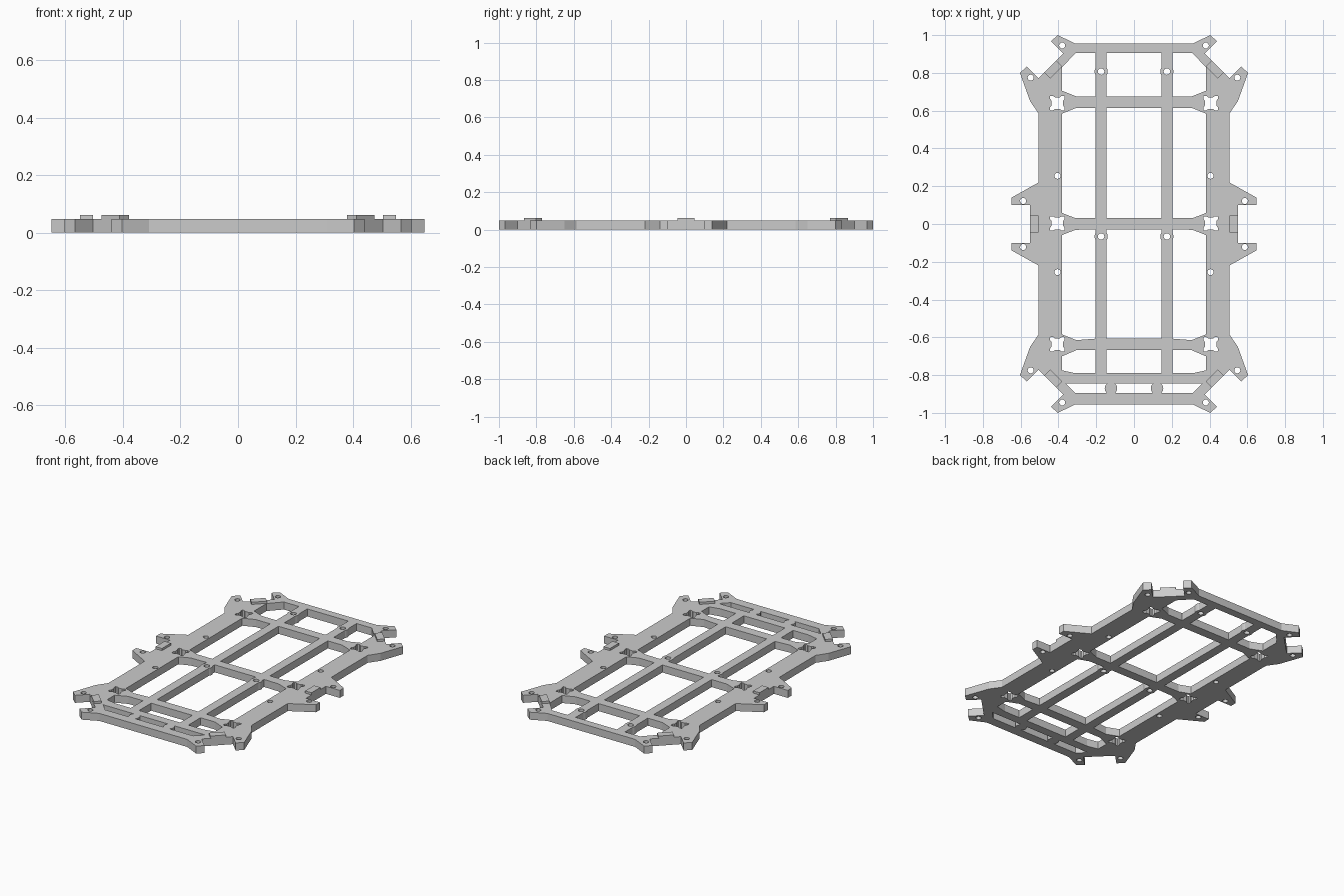
import bpy, math

if "Cube" in bpy.data.objects:
    bpy.data.objects.remove(bpy.data.objects["Cube"])

THICK = 0.048      # plate thickness
TAB_TOP = 0.062    # top of the raised tabs

grey = bpy.data.materials.new("plain_grey")
grey.diffuse_color = (0.6, 0.6, 0.6, 1)
grey.use_nodes = True
grey.node_tree.nodes["Principled BSDF"].inputs["Base Color"].default_value = grey.diffuse_color


def arc(cx, cy, r, a0, a1, n):
    return [(cx + r * math.cos(a0 + (a1 - a0) * i / n),
             cy + r * math.sin(a0 + (a1 - a0) * i / n)) for i in range(n + 1)]


def circle(cx, cy, r=0.016, n=16):
    return arc(cx, cy, r, 0, 2 * math.pi, n)[:-1]


def flip_x(pts):
    return [(-x, y) for x, y in reversed(pts)]


def flip_y(pts):
    return [(x, -y) for x, y in reversed(pts)]


loops = []


def both_sides(pts):
    loops.extend([pts, flip_x(pts)])


# Outer outline: one quarter, mirrored twice
quarter = [(0.31, 0.955), (0.404, 1.0), (0.44, 0.967), (0.375, 0.902), (0.505, 0.772),
           (0.567, 0.834), (0.604, 0.80), (0.55, 0.65), (0.505, 0.585), (0.505, 0.22),
           (0.648, 0.14), (0.648, 0.10), (0.55, 0.10)]
right = quarter + flip_y(quarter)
loops.append(right + flip_x(right))

# Lengthwise bars, with round screw bosses bulging into the windows
BAR_IN, BAR_OUT, BAR_X, BOSS_R = 0.145, 0.203, 0.174, 0.035
BULGE = math.acos((BAR_OUT - BAR_X) / BOSS_R)


def window_row(top, bottom, outer, boss_y=None):
    side = [(BAR_OUT, top)] + outer + [(BAR_OUT, bottom)]
    half = [(BAR_IN, top)]
    if boss_y is not None:
        side += arc(BAR_X, boss_y, BOSS_R, -BULGE, BULGE, 6)
        half += arc(BAR_X, boss_y, BOSS_R, math.pi - BULGE, math.pi + BULGE, 6)
        both_sides(circle(BAR_X, boss_y, 0.017))
    half += [(BAR_IN, bottom)]
    both_sides(side)
    loops.append(half + flip_x(half))


window_row(0.905, 0.675, [(0.31, 0.905), (0.38, 0.83), (0.38, 0.705), (0.305, 0.675)], 0.807)
long_side = [(0.305, 0.615), (0.38, 0.585), (0.38, 0.058), (0.31, 0.031)]
window_row(0.615, 0.031, long_side)
window_row(-0.028, -0.615 + 0.008, [(x, -y) for x, y in reversed(long_side)], -0.066)
window_row(-0.668, -0.79, [(0.305, -0.668), (0.38, -0.70), (0.38, -0.775), (0.31, -0.79)])

# Slots in the double end rail, scooped around two round bosses
sweep = math.asin(0.025 / 0.033)
both_sides([(0.36, -0.845), (0.31, -0.895)] + arc(0.122, -0.87, 0.033, -sweep, sweep, 8))
scoop = arc(0.122, -0.87, 0.033, math.pi - sweep, math.pi + sweep, 8)
loops.append(scoop + flip_x(scoop))

# Square node holes with pinched sides
for cy in (0.64, 0.003, -0.637):
    star = []
    for k in range(4):
        a = k * math.pi / 2
        for u, v in ((0.038, -0.036), (0.038, -0.022), (0.031, -0.013),
                     (0.031, 0.013), (0.038, 0.022), (0.038, 0.036)):
            star.append((0.406 + u * math.cos(a) - v * math.sin(a),
                         cy + u * math.sin(a) + v * math.cos(a)))
    both_sides(star)

# Screw holes in lugs and side rails
for x, y in ((0.38, 0.945), (0.547, 0.775), (0.587, 0.122), (0.405, 0.255)):
    both_sides(circle(x, y))
    both_sides(circle(x, -y))

# Frame plate: filled flat curve with thickness, turned into a mesh
curve = bpy.data.curves.new("frame_profile", 'CURVE')
curve.dimensions = '2D'
curve.fill_mode = 'BOTH'
curve.extrude = THICK / 2
for pts in loops:
    s = curve.splines.new('POLY')
    s.points.add(len(pts) - 1)
    for p, (x, y) in zip(s.points, pts):
        p.co = (x, y, 0, 1)
    s.use_cyclic_u = True
    s.use_smooth = False
profile = bpy.data.objects.new("frame_profile", curve)
bpy.context.collection.objects.link(profile)
bpy.context.view_layer.update()
mesh = bpy.data.meshes.new_from_object(profile.evaluated_get(bpy.context.evaluated_depsgraph_get()))
bpy.data.objects.remove(profile)
mesh.materials.clear()
mesh.materials.append(grey)
for poly in mesh.polygons:
    poly.use_smooth = False
frame = bpy.data.objects.new("frame_plate", mesh)
frame.location.z = THICK / 2
bpy.context.collection.objects.link(frame)


# Raised tabs between each pair of lugs
def tab(name, x, y, angle):
    bpy.ops.mesh.primitive_cube_add(size=1, location=(x, y, (THICK + TAB_TOP) / 2),
                                    rotation=(0, 0, angle))
    ob = bpy.context.object
    ob.name = name
    ob.scale = (0.045, 0.09, TAB_TOP - THICK)
    ob.data.materials.append(grey)


for sx in (1, -1):
    tab("side_tab", sx * 0.5275, 0, 0)
    for sy in (1, -1):
        tab("corner_tab", sx * 0.4275, sy * 0.8175, sx * sy * math.pi / 4)
